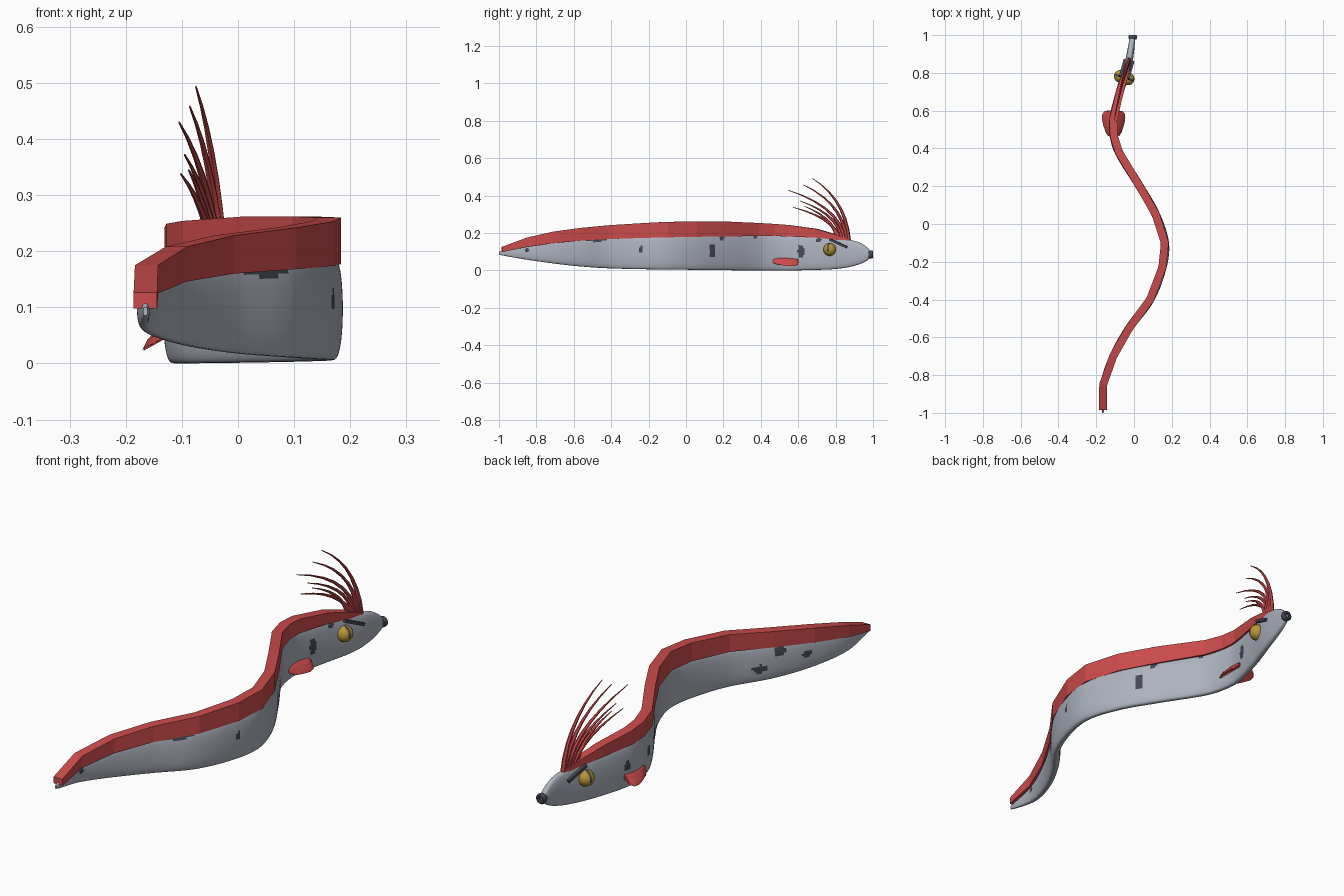
import bpy, bmesh, math
from mathutils import Vector, Matrix

if "Cube" in bpy.data.objects:
    bpy.data.objects.remove(bpy.data.objects["Cube"])


def material(name, col):
    m = bpy.data.materials.new(name)
    m.diffuse_color = (*col, 1)
    m.use_nodes = True
    m.node_tree.nodes["Principled BSDF"].inputs["Base Color"].default_value = m.diffuse_color
    return m


SILVER = material("silver_skin", (0.42, 0.45, 0.52))
RED = material("red_fin", (0.60, 0.07, 0.07))
GOLD = material("gold_eye", (0.48, 0.30, 0.04))
DARK = material("dark_slate", (0.06, 0.065, 0.09))

# Body sway: x against y
SPINE = [(-1, -.165), (-.85, -.163), (-.7, -.11), (-.55, -.025), (-.4, .085), (-.23, .15), (-.1, .163),
         (.05, .115), (.2, .03), (.38, -.08), (.47, -.107), (.55, -.11), (.7, -.075), (.85, -.03), (1, -.005)]
# Silhouette: y, bottom z, top z, half width
SHAPE = [(-1, .085, .10, .004), (-.97, .078, .112, .008), (-.8, .05, .148, .017), (-.6, .025, .172, .021),
         (-.4, .011, .182, .022), (0, .004, .192, .022), (.5, .0, .195, .022), (.75, .005, .18, .021),
         (.85, .014, .168, .020), (.92, .031, .153, .018), (.96, .048, .13, .016), (.98, .063, .11, .014),
         (.99, .075, .095, .008)]
# Dorsal fin: y, bottom z, top z, half width
FIN = [(-.985, .098, .126, .021), (-.85, .125, .175, .021), (-.7, .146, .208, .021), (-.55, .16, .228, .021),
       (-.4, .168, .242, .021), (-.23, .174, .253, .021), (-.1, .177, .26, .021), (.05, .18, .262, .021),
       (.2, .182, .262, .021), (.38, .184, .254, .021), (.47, .184, .249, .021), (.55, .182, .243, .021),
       (.7, .175, .222, .020), (.8, .165, .193, .016), (.87, .155, .168, .010)]


def sample(table, y, col):
    """Smooth interpolation through table rows (cubic Hermite)."""
    n = len(table)
    i = max(0, min(n - 2, sum(1 for r in table if r[0] <= y) - 1))

    def slope(k):
        a, b = table[max(k - 1, 0)], table[min(k + 1, n - 1)]
        return (b[col] - a[col]) / (b[0] - a[0])
    a, b = table[i], table[i + 1]
    h = b[0] - a[0]
    t = max(0, min(1, (y - a[0]) / h))
    return ((2*t**3 - 3*t**2 + 1) * a[col] + (t**3 - 2*t**2 + t) * h * slope(i)
            + (3*t**2 - 2*t**3) * b[col] + (t**3 - t**2) * h * slope(i + 1))


def sway(y):
    return sample(SPINE, y, 1)


def side(y):
    """Unit vector pointing to the right of the body at y."""
    return Vector((1, -(sway(y + .01) - sway(y - .01)) / .02, 0)).normalized()


def finish(name, bm, mats, smooth=True, angle=40):
    bmesh.ops.recalc_face_normals(bm, faces=bm.faces)
    me = bpy.data.meshes.new(name)
    bm.to_mesh(me)
    bm.free()
    ob = bpy.data.objects.new(name, me)
    bpy.context.collection.objects.link(ob)
    for m in mats:
        me.materials.append(m)
    if smooth:
        bpy.ops.object.select_all(action='DESELECT')
        bpy.context.view_layer.objects.active = ob
        ob.select_set(True)
        bpy.ops.object.shade_smooth_by_angle(angle=math.radians(angle))
    return ob


def loft(bm, rings):
    """Skin a list of closed rings and cap both ends."""
    vs = [[bm.verts.new(p) for p in r] for r in rings]
    n = len(vs[0])
    for a, b in zip(vs, vs[1:]):
        for i in range(n):
            bm.faces.new((a[i], a[(i + 1) % n], b[(i + 1) % n], b[i]))
    bm.faces.new(vs[0])
    bm.faces.new(vs[-1])


# Ribbon body with rounded-box cross-section
bm = bmesh.new()
rings = []
N, M = 250, 44
for k in range(N + 1):
    y = -.5 * math.cos(math.pi * k / N) * .6 + (-1 + 2 * k / N) * .7
    y = max(-1, min(.99, y * .995 - .005))
    lo, hi, w = (sample(SHAPE, y, c) for c in (1, 2, 3))
    c = Vector((sway(y), y, (lo + hi) / 2))
    ring = []
    for i in range(M):
        a = 2 * math.pi * i / M
        ca, sa = math.cos(a), math.sin(a)
        u = math.copysign(abs(ca) ** .6, ca) * w
        v = sa * (hi - lo) / 2
        ring.append(c + side(y) * u + Vector((0, 0, v)))
    rings.append(ring)
loft(bm, rings)
# Dark skin blotches: side, y, z, half length, half height
SPOTS = [(1, .615, .105, .017, .035), (1, .14, .105, .016, .036), (1, -.24, .113, .011, .019),
         (1, -.48, .165, .055, .011), (1, -.85, .108, .011, .012), (1, .19, .177, .014, .012),
         (1, .71, .163, .014, .012), (1, .37, .183, .014, .008), (-1, -.49, .075, .024, .017),
         (-1, -.56, .14, .020, .025), (-1, -.66, .105, .020, .014), (-1, .25, .11, .030, .05),
         (-1, .42, .105, .016, .02), (-1, .58, .10, .018, .02)]
for f in bm.faces:
    p = f.calc_center_median()
    s = 1 if (p - Vector((sway(p.y), p.y, p.z))).x > 0 else -1
    if any(s == q[0] and ((p.y - q[1]) / q[3]) ** 2 + ((p.z - q[2]) / q[4]) ** 2 < 1 for q in SPOTS):
        f.material_index = 1
finish("body", bm, [SILVER, DARK], angle=60)

# Long dorsal fin along the back
bm = bmesh.new()
loft(bm, [[Vector((sway(y), y, z)) + side(y) * s * w for s, z in ((-1, lo), (1, lo), (1, hi), (-1, hi))]
          for y, lo, hi, w in FIN])
finish("dorsal_fin", bm, [RED], smooth=False)


def ray(name, base, tip, r):
    """Tapered crest ray rising, then sweeping backward."""
    a, c = Vector(base), Vector(tip)
    b = Vector((a.x * .75 + c.x * .25, a.y - .015, a.z + (c.z - a.z) * .66))
    pts = [(1 - t)**2 * a + 2 * t * (1 - t) * b + t * t * c for t in [i / 7 for i in range(8)]]
    bm = bmesh.new()
    rings = []
    for i, p in enumerate(pts):
        d = (pts[min(i + 1, 7)] - pts[max(i - 1, 0)]).normalized()
        e = d.cross(Vector((1, 0, 0))).normalized()
        g = d.cross(e)
        q = r * (1 - .85 * (i / 7) ** 1.3)
        rings.append([p + (e * math.cos(j * math.pi / 3) + g * math.sin(j * math.pi / 3)) * q for j in range(6)])
    loft(bm, rings)
    finish(name, bm, [RED])


# Head crest
TIPS = [(-.075, .675, .493), (-.086, .628, .458), (-.105, .545, .43),
        (-.095, .61, .372), (-.102, .572, .338), (-.088, .63, .345)]
for i, tip in enumerate(TIPS):
    y = .872 - .012 * i
    ray("crest_ray_%d" % (i + 1), (sway(y), y, .155), tip, .0105)

# Pectoral fins: drooping plates, outline as (y, outward distance)
OUTLINE = [(.60, .012), (.603, .035), (.59, .053), (.56, .058), (.52, .05), (.485, .036), (.46, .022), (.465, .012)]
for s, label in ((1, "right"), (-1, "left")):
    bm = bmesh.new()
    rings = []
    for t in (.014, -.014):
        rings.append([(-.108 + s * (o - t * .5), y, .066 - o * .55 + t) for y, o in OUTLINE])
    loft(bm, rings)
    bmesh.ops.bevel(bm, geom=list(bm.edges), offset=.005, segments=2, affect='EDGES')
    finish(label + "_pectoral_fin", bm, [RED], angle=50)

    # Bulging eye with a dark slit pupil
    bm = bmesh.new()
    bmesh.ops.create_uvsphere(bm, u_segments=40, v_segments=20, radius=1)
    for f in bm.faces:
        p = f.calc_center_median()
        if abs(p.y) < .16 and p.x * s > 0 and p.z > -.35:
            f.material_index = 1
    turn = Matrix.Rotation(math.atan2(side(.775).y, side(.775).x), 4, 'Z')
    pos = Vector((sway(.775), .775, .112)) + side(.775) * s * .021
    bm.transform(Matrix.Translation(pos) @ turn @ Matrix.Diagonal((.034, .034, .034, 1)))
    finish(label + "_eye", bm, [GOLD, DARK])

    # Slanted brow bar above the eye
    a, b = [Vector((sway(y), y, z)) + side(y) * s * .021 for y, z in ((.775, .166), (.865, .124))]
    bm = bmesh.new()
    up = (b - a).cross(side(.82)).normalized()
    loft(bm, [[p + up * u * .006 + side(.82) * v * .008 for u, v in ((-1, -1), (1, -1), (1, 1), (-1, 1))]
              for p in (a, b)])
    finish(label + "_brow", bm, [DARK], smooth=False)

# Ring-shaped mouth
bm = bmesh.new()
PROFILE = [(.008, .975), (.019, .977), (.022, .984), (.022, .995), (.018, 1.0), (.011, 1.0), (.010, .990)]
loft(bm, [[(sway(.99) + r * math.cos(j * math.pi / 10), y, .085 + r * math.sin(j * math.pi / 10))
           for j in range(20)] for r, y in PROFILE])
finish("mouth", bm, [DARK])
